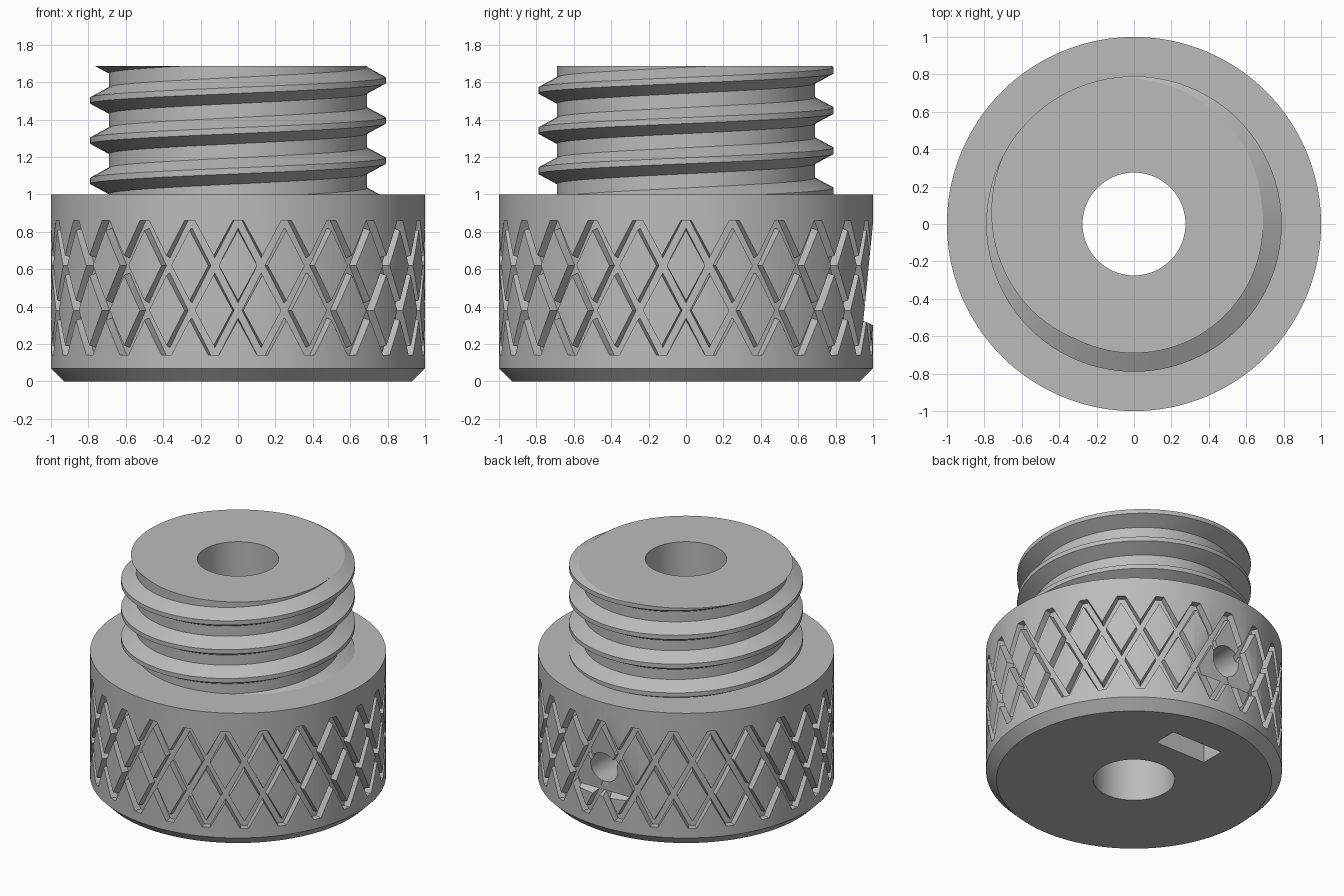
import bpy, bmesh, math
from math import sin, cos, pi, tau

cube = bpy.data.objects.get("Cube")
if cube:
    bpy.data.objects.remove(cube, do_unlink=True)

grey = bpy.data.materials.new("plain grey")
grey.use_nodes = True
COLOUR = (0.5, 0.5, 0.5, 1)
grey.diffuse_color = COLOUR
grey.node_tree.nodes["Principled BSDF"].inputs["Base Color"].default_value = COLOUR


def make_object(name, bm):
    bmesh.ops.recalc_face_normals(bm, faces=bm.faces)
    mesh = bpy.data.meshes.new(name)
    bm.to_mesh(mesh)
    bm.free()
    mesh.materials.append(grey)
    obj = bpy.data.objects.new(name, mesh)
    bpy.context.collection.objects.link(obj)
    return obj


def sweep(bm, sections, closed=False):
    """Skin a list of equal cross-section rings into a solid."""
    rings = [[bm.verts.new(p) for p in s] for s in sections]
    n = len(rings[0])
    pairs = list(zip(rings, rings[1:]))
    if closed:
        pairs.append((rings[-1], rings[0]))
    else:
        bm.faces.new(rings[0])
        bm.faces.new(rings[-1])
    for a, b in pairs:
        for j in range(n):
            k = (j + 1) % n
            bm.faces.new((a[j], a[k], b[k], b[j]))


def polar(r, angle, z):
    return (r * cos(angle), r * sin(angle), z)


def box(name, xs, ys, zs):
    bm = bmesh.new()
    sweep(bm, [[(xs[0], ys[0], z), (xs[1], ys[0], z),
                (xs[1], ys[1], z), (xs[0], ys[1], z)] for z in zs])
    return make_object(name, bm)


def combine(target, tool, operation="DIFFERENCE"):
    tool.hide_render = True
    mod = target.modifiers.new(tool.name, "BOOLEAN")
    mod.operation = operation
    mod.solver = "EXACT"
    mod.object = tool
    bpy.context.view_layer.objects.active = target
    bpy.ops.object.modifier_apply(modifier=mod.name)
    bpy.data.objects.remove(tool, do_unlink=True)


# Turned body: chamfered grip, threaded neck core and central bore
TOP = 1.685
SIDES = 180
profile = [(0.275, 0), (0.93, 0), (1, 0.07), (1, 1), (0.69, 1), (0.69, 1.95), (0.275, 1.95)]
bm = bmesh.new()
sweep(bm, [[polar(r, tau * i / SIDES, z) for r, z in profile] for i in range(SIDES)], closed=True)
knob = make_object("threaded_knob", bm)

# Helical thread ridge, trimmed flush with the top of the neck
PITCH, STEPS = 0.215, 90
ridge = [(0.6, -0.07), (0.69, -0.07), (0.79, -0.016), (0.79, 0.016), (0.69, 0.07), (0.6, 0.07)]
sections = []
for i in range(int(-1.6 * STEPS), int(3.2 * STEPS)):
    turn = i / STEPS
    sections.append([polar(r, tau * turn + 0.01, 1.18 + PITCH * turn + dz) for r, dz in ridge])
bm = bmesh.new()
sweep(bm, sections)
combine(knob, make_object("thread_ridge", bm), "UNION")
combine(knob, box("top_trim", (-1.5, 1.5), (-1.5, 1.5), (TOP, 2.5)))

# Diamond grip: two opposite sets of slanted grooves
COUNT, LOW, HIGH, ROWS = 24, 0.14, 0.86, 18
for side in (-1, 1):
    bm = bmesh.new()
    for k in range(COUNT):
        bar = []
        for i in range(ROWS + 1):
            z = LOW + (HIGH - LOW) * i / ROWS
            a = -pi / 2 + tau * k / COUNT + side * (HIGH - z) * (pi / COUNT) / 0.24
            bar.append([polar(0.95, a - 0.022, z), polar(1.05, a - 0.034, z),
                        polar(1.05, a + 0.034, z), polar(0.95, a + 0.022, z)])
        sweep(bm, bar)
    combine(knob, make_object("grip_grooves", bm))

# Slanted flat on the back around the screw hole
bm = bmesh.new()
sweep(bm, [[(x, 0.948, 0.325), (x, 1.002, 0.87), (x, 1.2, 0.87), (x, 1.2, 0.28), (x, 1.0, 0.3)]
           for x in (-0.6, 0.6)])
combine(knob, make_object("back_flat", bm))

# Radial screw hole into the bore
bm = bmesh.new()
sweep(bm, [[(0.11 * cos(tau * i / 48), y, 0.5 + 0.11 * sin(tau * i / 48)) for i in range(48)]
           for y in (0.1, 1.3)])
combine(knob, make_object("screw_hole", bm))

# Nut pocket open at the underside
combine(knob, box("nut_pocket", (-0.21, 0.21), (0.485, 0.665), (-0.2, 0.7)))

bpy.ops.object.select_all(action="DESELECT")
knob.select_set(True)
bpy.context.view_layer.objects.active = knob
bpy.ops.object.shade_smooth_by_angle(angle=math.radians(25))
